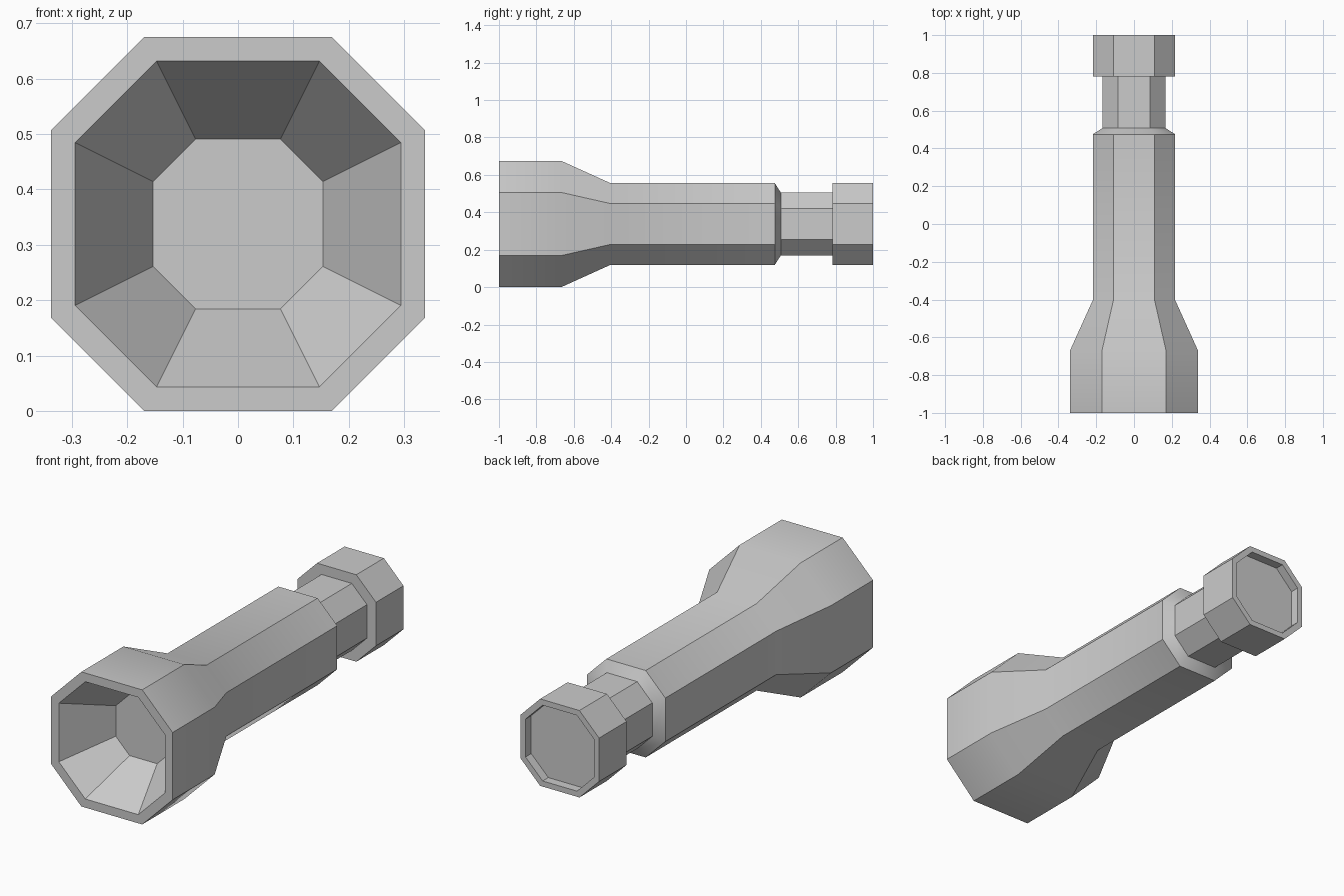
import bpy, bmesh, math

if "Cube" in bpy.data.objects:
    bpy.data.objects.remove(bpy.data.objects["Cube"])

CZ = 0.3375  # height of the long axis
# unit cross-section: square with its corners cut at half width
SECTION = [(1, -.5), (1, .5), (.5, 1), (-.5, 1), (-1, .5), (-1, -.5), (-.5, -1), (.5, -1)]


def loft(name, profile, cap_start=False, cap_end=False):
    """Sweep the octagon along y through (y, half width) stations."""
    bm = bmesh.new()
    rings = [[bm.verts.new((x * h, y, CZ + z * h)) for x, z in SECTION] for y, h in profile]
    for a, b in zip(rings, rings[1:]):
        for i in range(8):
            j = (i + 1) % 8
            bm.faces.new((a[i], b[i], b[j], a[j]))
    if cap_start:
        bm.faces.new(rings[0])
    if cap_end:
        bm.faces.new(rings[-1][::-1])
    me = bpy.data.meshes.new(name)
    bm.normal_update()
    bm.to_mesh(me)
    bm.free()
    ob = bpy.data.objects.new(name, me)
    bpy.context.collection.objects.link(ob)
    bpy.ops.object.select_all(action='DESELECT')
    ob.select_set(True)
    bpy.context.view_layer.objects.active = ob
    bpy.ops.object.shade_smooth_by_angle(angle=math.radians(30))
    return ob


# tapered reflector bowl sunk into the head
loft("reflector", [(-.75, .153), (-1, .294)], cap_start=True)

# front rim, head, taper, grip, chamfer and neck
loft("body", [(-1, .294), (-1, .3375), (-.667, .3375), (-.403, .218),
              (.475, .218), (.507, .168), (.782, .168)])

# tail cap with a shallow recess in its end
loft("tail_cap", [(.782, .168), (.782, .218), (1, .218), (1, .19), (.955, .19)], cap_end=True)
